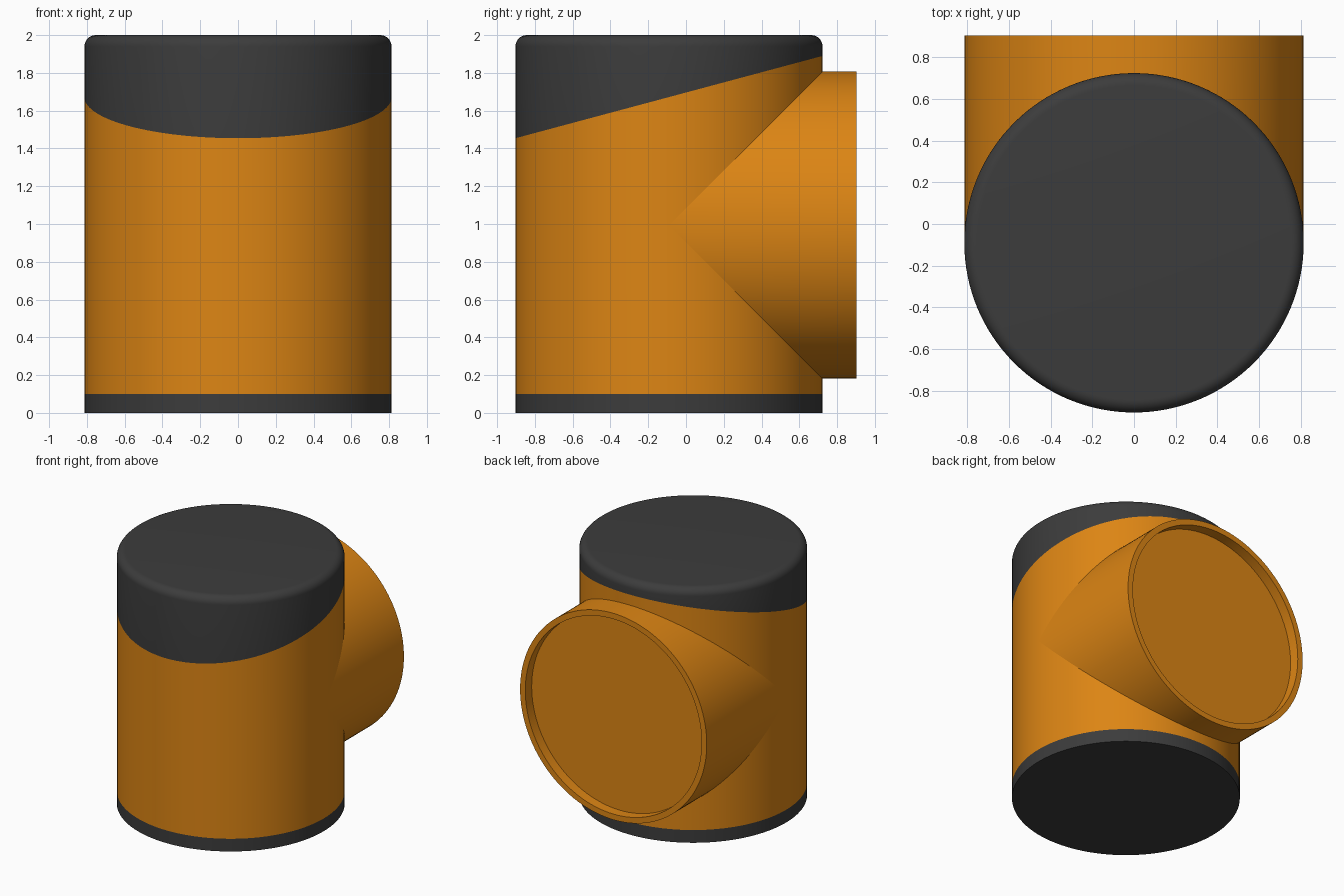
import bpy
import bmesh
from math import sin, cos, tan, pi, radians

cube = bpy.data.objects.get("Cube")
if cube:
    bpy.data.objects.remove(cube, do_unlink=True)

SEGMENTS = 128
RADIUS = 0.813          # shared by the upright body and the side tube
BODY_Y = -0.09          # upright axis
TUBE_Z = 0.994          # side tube axis
BACK_Y = 0.903
ROUND = 0.06            # rounding of the top edge
ANGLES = [2 * pi * i / SEGMENTS for i in range(SEGMENTS)]


def material(name, colour):
    mat = bpy.data.materials.new(name)
    mat.use_nodes = True
    mat.diffuse_color = colour
    bsdf = next(n for n in mat.node_tree.nodes if n.type == "BSDF_PRINCIPLED")
    bsdf.inputs["Base Color"].default_value = colour
    return mat


def upright_ring(radius, height):
    """Ring around the body axis; height is a function of y."""
    ring = []
    for a in ANGLES:
        y = BODY_Y + radius * sin(a)
        ring.append((radius * cos(a), y, height(y)))
    return ring


def tube_ring(radius, depth):
    """Ring around the tube axis; depth is a function of the angle."""
    return [(radius * cos(a), depth(a), TUBE_Z + radius * sin(a)) for a in ANGLES]


def loft(name, rings, mat, cap_start=True):
    """Skin a series of rings and close the ends."""
    bm = bmesh.new()
    loops = [[bm.verts.new(p) for p in ring] for ring in rings]
    for low, high in zip(loops, loops[1:]):
        for i in range(SEGMENTS):
            j = (i + 1) % SEGMENTS
            bm.faces.new((low[i], low[j], high[j], high[i]))
    if cap_start:
        bm.faces.new(loops[0][::-1])
    bm.faces.new(loops[-1])
    bmesh.ops.recalc_face_normals(bm, faces=bm.faces)
    # An open part is oriented by its end cap, which faces backward
    bm.faces.ensure_lookup_table()
    if not cap_start and bm.faces[-1].normal.y < 0:
        bmesh.ops.reverse_faces(bm, faces=bm.faces)
    mesh = bpy.data.meshes.new(name)
    bm.to_mesh(mesh)
    bm.free()
    mesh.materials.append(mat)
    obj = bpy.data.objects.new(name, mesh)
    bpy.context.collection.objects.link(obj)
    bpy.ops.object.select_all(action="DESELECT")
    obj.select_set(True)
    bpy.context.view_layer.objects.active = obj
    bpy.ops.object.shade_smooth_by_angle(angle=radians(35))
    return obj


def level(z):
    return lambda y: z


def slope(y):
    return 1.672 + tan(radians(15)) * (y - BODY_Y)


orange = material("orange", (0.72, 0.235, 0.007, 1))
charcoal = material("charcoal", (0.045, 0.045, 0.045, 1))

# Dark base band
loft("base_band", [upright_ring(RADIUS, level(0)),
                   upright_ring(RADIUS, level(0.1))], charcoal)

# Upright body with a slanted top
loft("body", [upright_ring(RADIUS, level(0.1)),
              upright_ring(RADIUS, slope)], orange)

# Dark cap with a slanted underside and a rounded top edge
cap_rings = [upright_ring(RADIUS, slope)]
for step in range(9):
    t = pi / 2 * step / 8
    cap_rings.append(upright_ring(RADIUS - ROUND + ROUND * cos(t),
                                  level(2 - ROUND + ROUND * sin(t))))
loft("cap", cap_rings, charcoal)

# Side tube: its first ring follows the body wall, its open end has a shallow recess
loft("side_tube", [tube_ring(RADIUS, lambda a: BODY_Y + RADIUS * abs(sin(a))),
                   tube_ring(RADIUS, level(BACK_Y)),
                   tube_ring(RADIUS - 0.045, level(BACK_Y)),
                   tube_ring(RADIUS - 0.045, level(BACK_Y - 0.08))],
     orange, cap_start=False)
